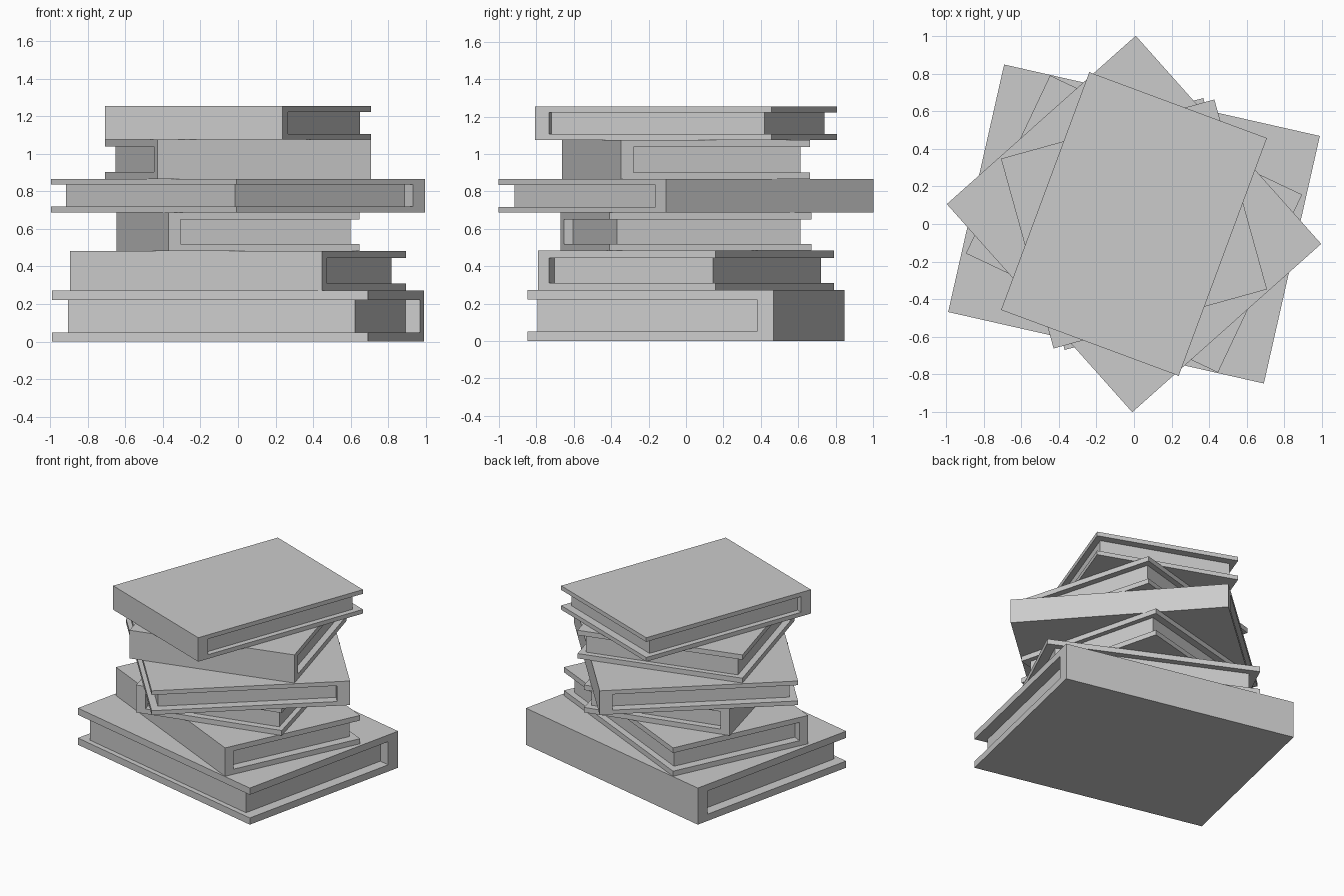
import bpy, bmesh
from math import radians

if "Cube" in bpy.data.objects:
    bpy.data.objects.remove(bpy.data.objects["Cube"])


def add_mesh(name, bm, z, angle):
    bmesh.ops.recalc_face_normals(bm, faces=bm.faces)
    mesh = bpy.data.meshes.new(name)
    bm.to_mesh(mesh)
    bm.free()
    obj = bpy.data.objects.new(name, mesh)
    obj.location.z = z
    obj.rotation_euler.z = radians(angle)
    bpy.context.collection.objects.link(obj)
    return obj


def extrude_profile(points, half_length):
    """Extrude a closed (y, z) profile along x, centred on x = 0."""
    bm = bmesh.new()
    face = bm.faces.new([bm.verts.new((-half_length, y, z)) for y, z in points])
    result = bmesh.ops.extrude_face_region(bm, geom=[face])
    verts = [g for g in result["geom"] if isinstance(g, bmesh.types.BMVert)]
    bmesh.ops.translate(bm, verts=verts, vec=(2 * half_length, 0, 0))
    return bm


def book(i, length, width, z0, z1, angle, board, spine, end_inset, fore_inset):
    h, w = z1 - z0, width / 2
    inner = w - spine
    # C-shaped cover: two boards joined by the spine on local +y
    cover = [(-w, 0), (w, 0), (w, h), (-w, h), (-w, h - board),
             (inner, h - board), (inner, board), (-w, board)]
    add_mesh(f"book_{i}_cover", extrude_profile(cover, length / 2), z0, angle)
    # Page block, recessed on the three open sides
    fore = -w + fore_inset
    pages = [(fore, board), (inner, board), (inner, h - board), (fore, h - board)]
    add_mesh(f"book_{i}_pages", extrude_profile(pages, length / 2 - end_inset), z0, angle)


# spine length, width, bottom, top, turn, board, spine, end inset, fore-edge inset
books = [
    (1.722, 1.350, 0.000, 0.272, -12.75, 0.050, 0.090, 0.079, 0.037),
    (1.483, 1.047, 0.272, 0.483, 154.70, 0.038, 0.065, 0.065, 0.045),
    (1.114, 1.048, 0.483, 0.687, 104.40, 0.037, 0.066, 0.050, 0.036),
    (1.483, 1.346, 0.687, 0.866, -48.30, 0.031, 0.087, 0.067, 0.050),
    (1.178, 1.048, 0.866, 1.075, 195.50, 0.036, 0.068, 0.046, 0.040),
    (1.008, 1.349, 1.075, 1.253, 159.65, 0.031, 0.080, 0.041, 0.056),
]
for i, spec in enumerate(books, 1):
    book(i, *spec)
